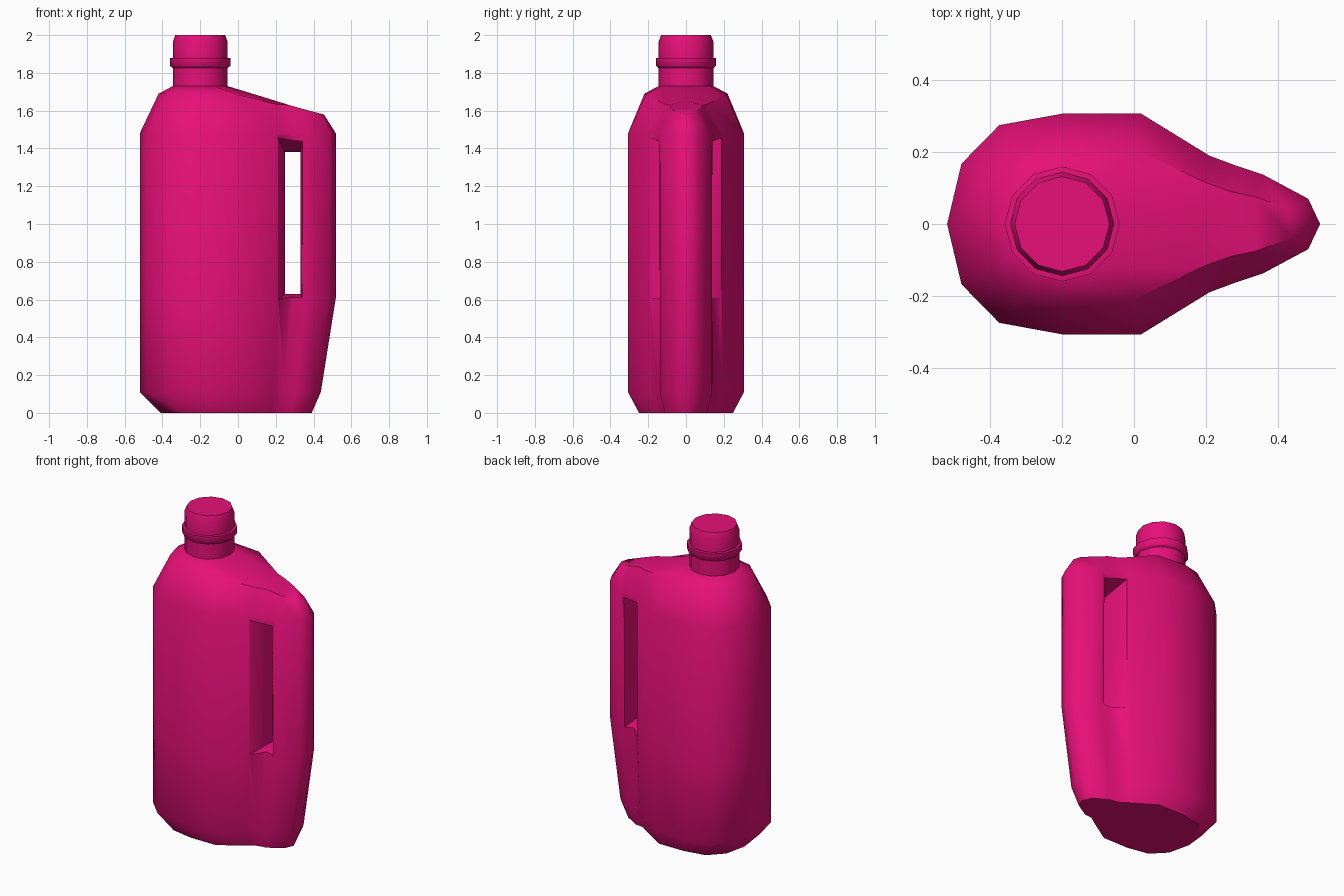
import bpy
import bmesh
from math import cos, sin, pi

cube = bpy.data.objects.get("Cube")
if cube:
    bpy.data.objects.remove(cube, do_unlink=True)

pink = bpy.data.materials.new("pink plastic")
pink.use_nodes = True
pink.diffuse_color = (0.80, 0.005, 0.19, 1)
pink.node_tree.nodes["Principled BSDF"].inputs["Base Color"].default_value = pink.diffuse_color

NECK_X, NECK_R, NECK_Z, SIDES = -0.2, 0.145, 1.73, 12


def finish(bm, name):
    bmesh.ops.recalc_face_normals(bm, faces=bm.faces[:])
    mesh = bpy.data.meshes.new(name)
    bm.to_mesh(mesh)
    bm.free()
    mesh.materials.append(pink)
    obj = bpy.data.objects.new(name, mesh)
    bpy.context.collection.objects.link(obj)
    return obj


def smooth(obj, angle):
    bpy.ops.object.select_all(action='DESELECT')
    obj.select_set(True)
    bpy.context.view_layer.objects.active = obj
    bpy.ops.object.shade_smooth_by_angle(angle=angle)


def bridge(bm, a, b):
    for i in range(len(a)):
        j = (i + 1) % len(a)
        bm.faces.new((a[i], a[j], b[j], b[i]))


def full_ring(bm, half):
    """Mirror a half outline, whose first and last points lie on y = 0."""
    back = [(x, -y, z) for x, y, z in half[-2:0:-1]]
    return [bm.verts.new(p) for p in half + back]


# Half outline of the body: blunt side, flank, groove, grip
outline = [(-.52, 0), (-.48, .168), (-.375, .275), (-.2, .307), (.02, .307),
           (.21, .19), (.285, .162), (.36, .137), (.485, .07), (.518, 0)]
GROOVE = 6


def level(z, groove_y, taper=0):
    pts = [(x - taper * max(0, (x - .1) / .42), y, z) for x, y in outline]
    x, y, z = pts[GROOVE]
    pts[GROOVE] = (x, groove_y, z)
    return pts


low = level(.11, .145, .08)
base = [(x * (.79 if x < 0 else .89), y * .81, 0) for x, y, z in low]
shoulder = [(-.42, 0, 1.69), (-.39, .12, 1.69), (-.31, .195, 1.69), (-.2, .22, 1.69),
            (0, .21, 1.685), (.2, .115, 1.635), (.27, .09, 1.63), (.34, .075, 1.61),
            (.435, .04, 1.585), (.455, 0, 1.58)]

# Body shell
bm = bmesh.new()
rings = [full_ring(bm, r) for r in
         (base, low, level(.61, .115), level(1.48, .162), shoulder)]
for a, b in zip(rings, rings[1:]):
    bridge(bm, a, b)
bm.faces.new(rings[0])

# Shoulder flows into the neck; ridge closes over the grip
top = rings[-1]
n = len(top)
ridge = bm.verts.new((.2, 0, 1.652))
neck = [bm.verts.new((NECK_X + NECK_R * cos(pi - i * 2 * pi / SIDES),
                      NECK_R * sin(pi - i * 2 * pi / SIDES), NECK_Z)) for i in range(SIDES)]
bridge(bm, top[:6] + [ridge] + top[n - 5:], neck)
bm.faces.new(neck)
bm.faces.new((ridge, top[5], top[6]))
bm.faces.new((ridge, top[6], top[n - 6]))
bm.faces.new((ridge, top[n - 6], top[n - 5]))
for i in (6, 7):
    bm.faces.new((top[i], top[i + 1], top[n - i - 1], top[n - i]))
bm.faces.new((top[8], top[9], top[10]))
body = finish(bm, "bottle_body")

# Grip opening, flaring outwards on both faces
bm = bmesh.new()
flared = ((.17, .36), (.57, 1.54))
narrow = ((.25, .33), (.63, 1.38))
loops = []
for y, (xs, zs) in ((-.4, flared), (0, narrow), (.4, flared)):
    loops.append([bm.verts.new((xs[i], y, zs[k])) for i, k in ((0, 0), (1, 0), (1, 1), (0, 1))])
bridge(bm, loops[0], loops[1])
bridge(bm, loops[1], loops[2])
bm.faces.new(loops[0])
bm.faces.new(loops[2])
cutter = finish(bm, "grip_cutter")
cutter.hide_render = True

cut = body.modifiers.new("grip opening", 'BOOLEAN')
cut.operation = 'DIFFERENCE'
cut.solver = 'EXACT'
cut.object = cutter
bpy.context.view_layer.objects.active = body
bpy.ops.object.modifier_apply(modifier=cut.name)
bpy.data.objects.remove(cutter, do_unlink=True)
smooth(body, 0.85)


def turned(name, profile):
    """Closed twelve-sided solid from (radius, height) pairs."""
    bm = bmesh.new()
    loops = [[bm.verts.new((NECK_X + r * cos(i * 2 * pi / SIDES),
                            r * sin(i * 2 * pi / SIDES), z)) for i in range(SIDES)]
             for r, z in profile]
    for a, b in zip(loops, loops[1:]):
        bridge(bm, a, b)
    bm.faces.new(loops[0])
    bm.faces.new(loops[-1])
    smooth(finish(bm, name), 0.95)


turned("neck", [(NECK_R, 1.68), (NECK_R, 1.85)])
turned("neck_collar", [(NECK_R, 1.825), (.16, 1.838), (.16, 1.878), (NECK_R, 1.88)])
turned("cap", [(NECK_R, 1.87), (NECK_R, 1.965), (.132, 2.0)])
